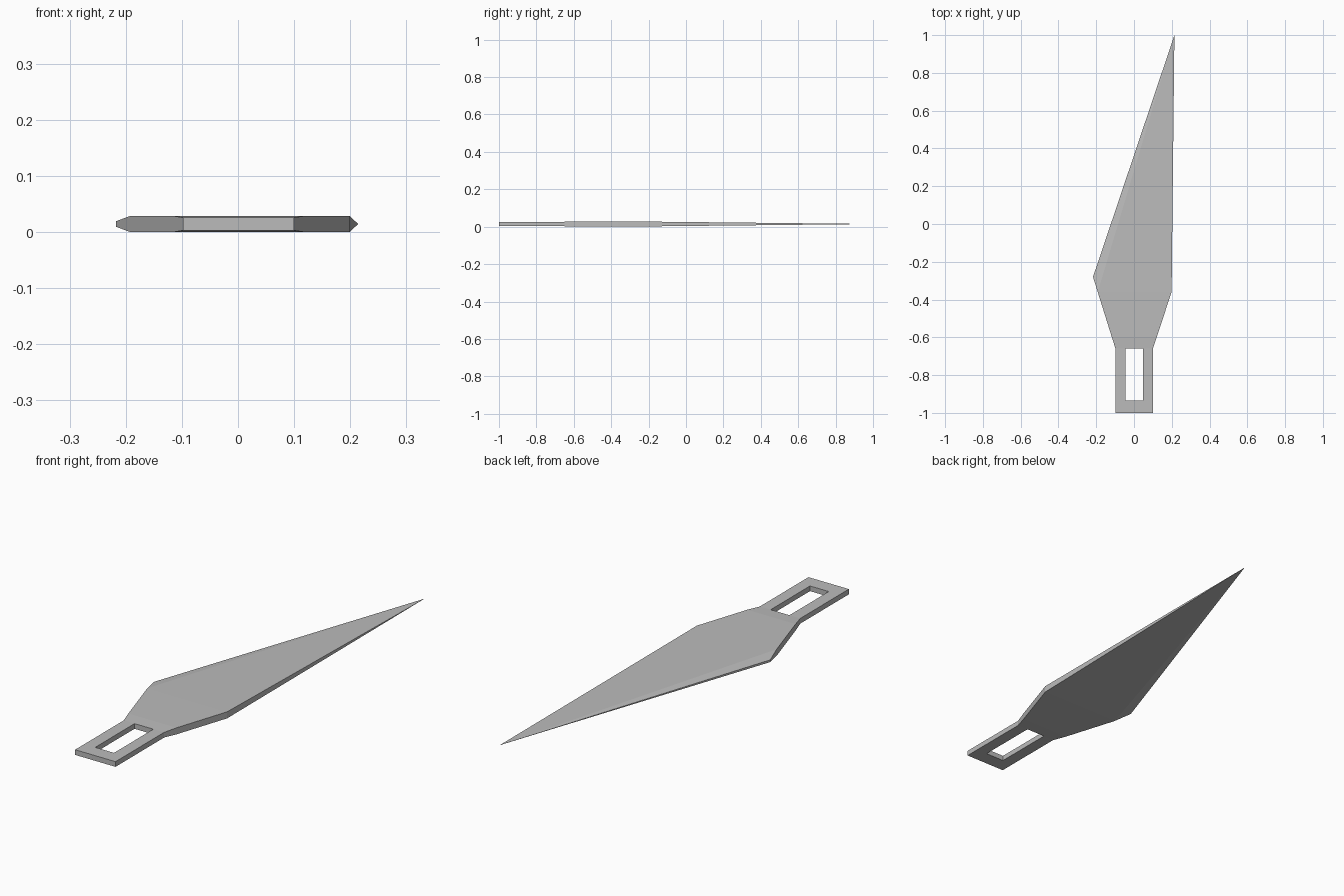
import bpy
import bmesh

cube = bpy.data.objects.get("Cube")
if cube:
    bpy.data.objects.remove(cube)

MID = 0.0145    # height of the central plane
THICK = 0.0145  # half thickness of the blade
TANG = 0.0115   # half thickness of the tang
EDGE = 0.005    # half thickness at the widest point of the cutting edge

steel = bpy.data.materials.new("grey steel")
steel.use_nodes = True
grey = (0.5, 0.5, 0.5, 1.0)
steel.diffuse_color = grey
steel.node_tree.nodes["Principled BSDF"].inputs["Base Color"].default_value = grey

# Outline, anticlockwise from the rear corner: x, y, half thickness
outline = [
    (-0.098, -1.0, TANG), (0.1, -1.0, TANG), (0.1, -0.66, TANG),
    (0.12, -0.6, THICK), (0.199, -0.36, THICK),
    (0.214, 1.0, 0.0),
    (-0.217, -0.28, EDGE), (-0.192, -0.36, THICK),
    (-0.117, -0.6, THICK), (-0.098, -0.66, TANG),
]
# Slot through the tang
slot = [(-0.045, -0.935, TANG), (0.047, -0.935, TANG),
        (0.047, -0.66, TANG), (-0.045, -0.66, TANG)]

bm = bmesh.new()


def layer(points, side):
    return [bm.verts.new((x, y, MID + side * h)) for x, y, h in points]


def wall(upper, lower):
    for i in range(len(upper)):
        j = (i + 1) % len(upper)
        bm.faces.new((lower[i], lower[j], upper[j], upper[i]))


top_out, top_slot = layer(outline, 1), layer(slot, 1)
low_out, low_slot = layer(outline, -1), layer(slot, -1)

# Broad faces, the same above and below
for o, s, side in ((top_out, top_slot, 1), (low_out, low_slot, -1)):
    panels = [
        (o[0], o[1], s[1], s[0]),              # rear bar of the tang
        (o[1], o[2], s[2], s[1]),              # left bar
        (o[9], o[0], s[0], s[3]),              # right bar
        (s[2], o[2], o[3], o[8], o[9], s[3]),  # shoulder
        (o[3], o[4], o[7], o[8]),              # flared base
        (o[4], o[5], o[7]),                    # tapering blade
        (o[7], o[5], o[6]),                    # ground cutting edge
    ]
    for panel in panels:
        bm.faces.new(panel[::side])

# Side walls and slot walls, closed up at the tip
wall(top_out, low_out)
wall(low_slot, top_slot)
bmesh.ops.remove_doubles(bm, verts=bm.verts, dist=0.0001)
bmesh.ops.recalc_face_normals(bm, faces=bm.faces)

mesh = bpy.data.meshes.new("knife_blade")
bm.to_mesh(mesh)
bm.free()
mesh.materials.append(steel)
blade = bpy.data.objects.new("knife_blade", mesh)
bpy.context.collection.objects.link(blade)
